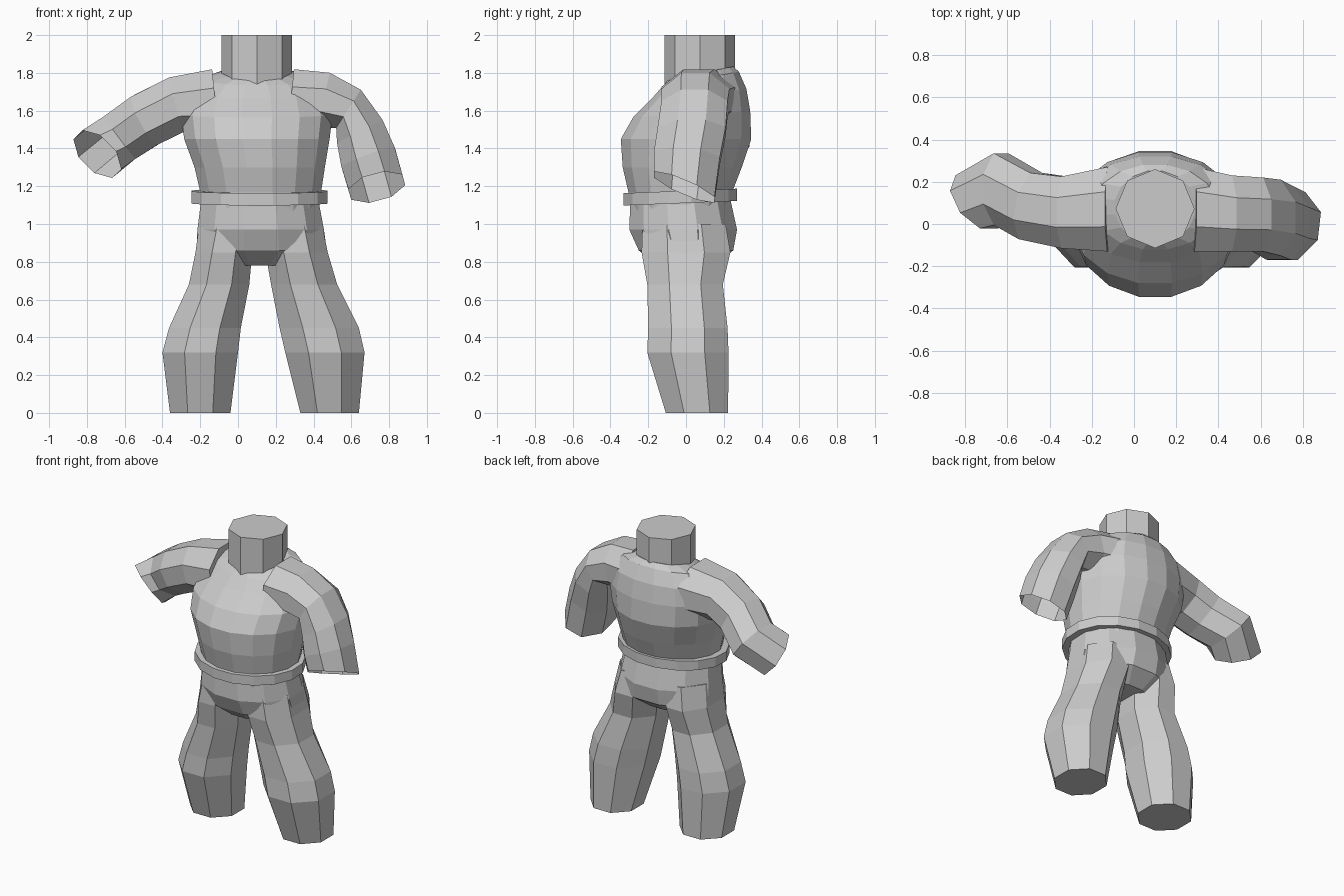
import bpy, bmesh, math
from mathutils import Vector

cube = bpy.data.objects.get("Cube")
if cube:
    bpy.data.objects.remove(cube)

grey = bpy.data.materials.new("plain grey")
grey.use_nodes = True
COLOUR = (0.6, 0.6, 0.6, 1)
grey.diffuse_color = COLOUR
grey.node_tree.nodes["Principled BSDF"].inputs["Base Color"].default_value = COLOUR


def oval(sides, centre, ru, rv, u, v, phase=0.5):
    """Polygon of points around a centre; ru and rv are its half widths."""
    grow = 1 / math.cos(math.pi / sides) if phase else 1
    turns = [2 * math.pi * (i + phase) / sides for i in range(sides)]
    return [centre + grow * (u * ru * math.cos(a) + v * rv * math.sin(a)) for a in turns]


def level(sides, z, cx, cy, rx, ry, tilt=0, phase=0.5):
    """Ring lying nearly flat, rising towards the back by tilt."""
    return oval(sides, Vector((cx, cy, z)), rx, ry, Vector((1, 0, 0)), Vector((0, 1, tilt)), phase)


def across(sides, centre, normal, depth, height):
    """Ring square to a limb's direction."""
    n = Vector(normal).normalized()
    side = (Vector((0, 1, 0)) - n * n.y).normalized()
    return oval(sides, Vector(centre), depth, height, side, n.cross(side))


def loft(name, rings, loop=False):
    """Skin a list of rings, capped at both ends or closed into a loop."""
    bm = bmesh.new()
    rows = [[bm.verts.new(p) for p in ring] for ring in rings]
    n = len(rows[0])
    pairs = list(zip(rows, rows[1:]))
    if loop:
        pairs.append((rows[-1], rows[0]))
    else:
        bm.faces.new(rows[0])
        bm.faces.new(rows[-1])
    for a, b in pairs:
        for i in range(n):
            j = (i + 1) % n
            bm.faces.new((a[i], a[j], b[j], b[i]))
    bmesh.ops.recalc_face_normals(bm, faces=bm.faces)
    mesh = bpy.data.meshes.new(name)
    bm.to_mesh(mesh)
    bm.free()
    mesh.materials.append(grey)
    obj = bpy.data.objects.new(name, mesh)
    bpy.context.collection.objects.link(obj)
    return obj


# Torso, from waist to neck base: z, cx, cy, rx, ry, tilt
body = loft("body", [level(16, *r) for r in (
    (1.04, .12, -.03, .30, .26),
    (1.17, .12, -.03, .32, .275),
    (1.30, .115, -.02, .345, .315),
    (1.45, .10, 0, .385, .345),
    (1.58, .10, .03, .40, .31, .05),
    (1.69, .10, .07, .37, .25, .1),
    (1.77, .10, .08, .29, .20, .18),
    (1.80, .10, .08, .19, .17, .2))])

# Neck
neck = loft("neck", [level(8, z, .1, .073, .187, .187, 0, 0) for z in (1.68, 2.0)])

# Hips
hips = loft("hips", [level(12, *r) for r in (
    (1.13, .115, -.03, .31, .265),
    (.97, .12, -.015, .335, .285),
    (.86, .125, 0, .345, .25),
    (.78, .115, 0, .20, .15))])

# Trouser legs, from hip to hem
right_leg = loft("right_leg", [level(8, *r) for r in (
    (1.0, -.04, -.01, .165, .22),
    (.85, -.075, 0, .15, .235),
    (.68, -.10, -.005, .16, .20),
    (.45, -.175, .01, .19, .21),
    (.32, -.20, .01, .20, .215),
    (0, -.20, .058, .16, .165))])
left_leg = loft("left_leg", [level(8, *r) for r in (
    (1.0, .28, -.01, .165, .22),
    (.85, .31, 0, .165, .235),
    (.68, .35, -.005, .175, .20),
    (.45, .43, .01, .21, .21),
    (.32, .46, .01, .21, .215),
    (0, .485, .058, .155, .165))])

# Sleeves, from inside the shoulder to the cuff: centre, direction, radii
right_cuff = Vector((-.745, .105, 1.37))
left_cuff = Vector((.735, -.01, 1.195))
right_arm = loft("right_arm", [across(8, *r) for r in (
    ((-.12, .07, 1.65), (-1, 0, -.1), .20, .17),
    ((-.33, .055, 1.63), (-1, 0, -.25), .17, .15),
    ((-.49, .085, 1.55), (-.9, .2, -.5), .16, .145),
    ((-.63, .165, 1.455), (-.8, 0, -.6), .17, .14),
    (right_cuff, (-.6, -.55, -.6), .15, .145))])
left_arm = loft("left_arm", [across(8, *r) for r in (
    ((.28, .07, 1.66), (1, 0, -.1), .20, .16),
    ((.45, .05, 1.655), (1, 0, -.25), .18, .15),
    ((.585, .045, 1.61), (.85, 0, -.55), .175, .12),
    ((.645, .03, 1.49), (.45, 0, -.9), .18, .135),
    ((.69, .005, 1.35), (.35, -.1, -.95), .175, .15),
    (left_cuff, (.27, -.45, -1), .175, .148))])

# Merge the parts into one skin
for part in (neck, hips, right_leg, left_leg, right_arm, left_arm):
    union = body.modifiers.new("union", 'BOOLEAN')
    union.operation = 'UNION'
    union.solver = 'EXACT'
    union.object = part
bpy.context.view_layer.update()
merged = bpy.data.meshes.new_from_object(
    body.evaluated_get(bpy.context.evaluated_depsgraph_get()))
body.modifiers.clear()
body.data = merged
for part in (neck, hips, right_leg, left_leg, right_arm, left_arm):
    bpy.data.objects.remove(part)

# Open the cuffs
bm = bmesh.new()
bm.from_mesh(body.data)
caps = [f for f in bm.faces if any(
    (f.calc_center_median() - c).length < .03 for c in (right_cuff, left_cuff))]
bmesh.ops.delete(bm, geom=caps, context='FACES')
bm.to_mesh(body.data)
bm.free()

# Belt
loft("belt", [level(16, z, .115, -.03, rx, ry, .04) for z, rx, ry in (
    (1.11, .36, .30), (1.175, .36, .30), (1.175, .30, .25), (1.11, .30, .25))], loop=True)
